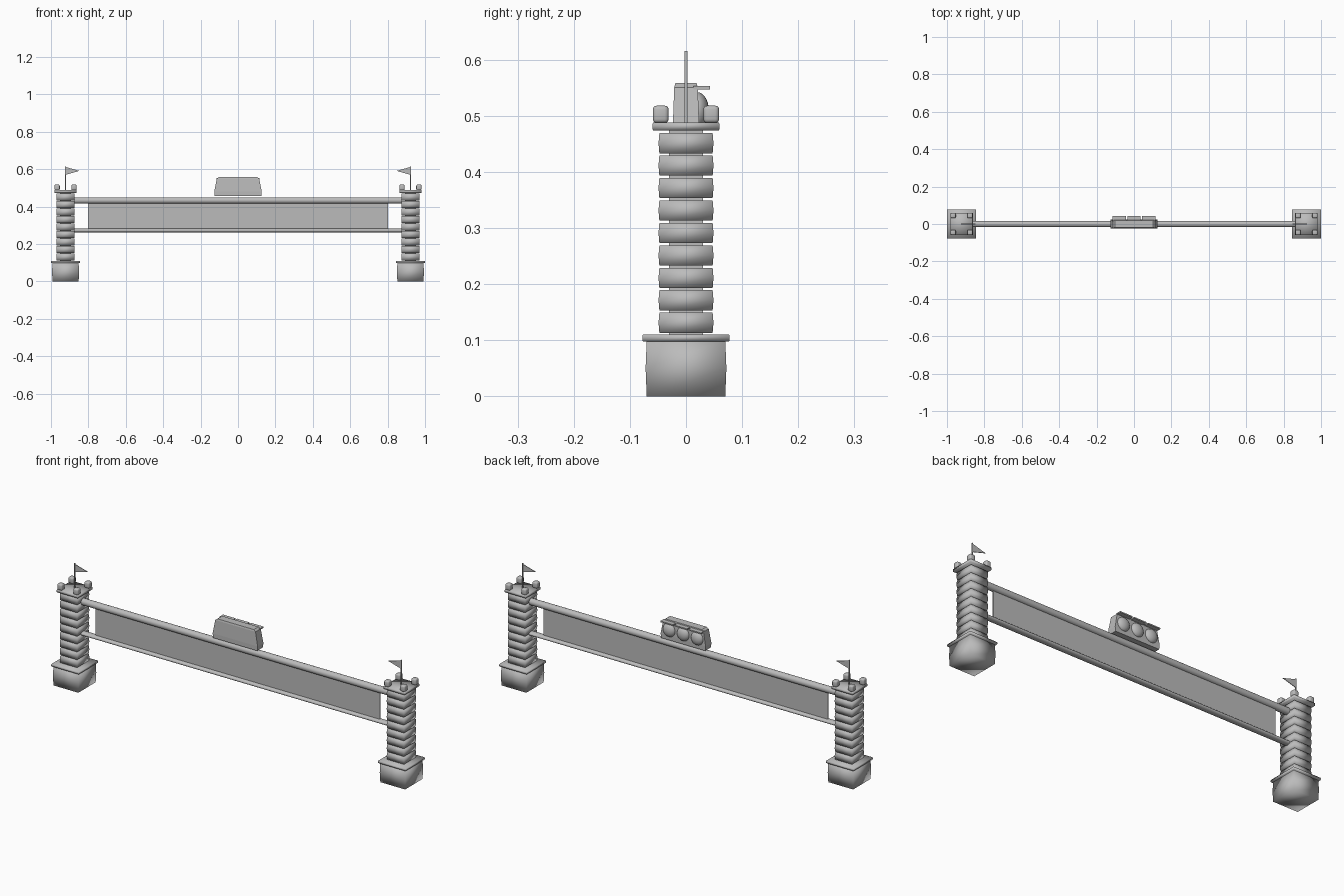
import bpy, bmesh, math
from mathutils import Matrix

old = bpy.data.objects.get("Cube")
if old:
    bpy.data.objects.remove(old, do_unlink=True)

grey = bpy.data.materials.new("plain_grey")
grey.use_nodes = True
GREY = (0.5, 0.5, 0.5, 1)
grey.diffuse_color = GREY
grey.node_tree.nodes["Principled BSDF"].inputs["Base Color"].default_value = GREY


def finish(name, bm, loc=(0, 0, 0), smooth=True):
    """Turn a bmesh into a named grey object."""
    bmesh.ops.recalc_face_normals(bm, faces=bm.faces)
    for f in bm.faces:
        f.smooth = smooth
    mesh = bpy.data.meshes.new(name)
    bm.to_mesh(mesh)
    bm.free()
    mesh.materials.append(grey)
    ob = bpy.data.objects.new(name, mesh)
    ob.location = loc
    bpy.context.collection.objects.link(ob)
    return ob


def stack(name, profile, x=0, y=0, stretch=1, smooth=True):
    """Loft square sections given as (half width, height)."""
    bm = bmesh.new()
    rings = []
    for h, z in profile:
        rings.append([bm.verts.new((sx * h * stretch, sy * h, z))
                      for sx, sy in ((-1, -1), (1, -1), (1, 1), (-1, 1))])
    for a, b in zip(rings, rings[1:]):
        for i in range(4):
            j = (i + 1) % 4
            bm.faces.new((a[i], a[j], b[j], b[i]))
    bm.faces.new(rings[0])
    bm.faces.new(rings[-1])
    return finish(name, bm, (x, y, 0), smooth)


def box(name, size, loc, bevel=0):
    bm = bmesh.new()
    bmesh.ops.create_cube(bm, size=1, matrix=Matrix.Diagonal((*size, 1)))
    if bevel:
        bmesh.ops.bevel(bm, geom=bm.edges[:], offset=bevel, segments=3,
                        profile=0.5, affect='EDGES')
    return finish(name, bm, loc, bool(bevel))


def rail(name, length, ry, rz, z):
    """Horizontal bar with an oval section."""
    bm = bmesh.new()
    turn = Matrix.Rotation(math.pi / 2, 4, 'Y')
    bmesh.ops.create_cone(bm, cap_ends=True, segments=20, radius1=1, radius2=1,
                          depth=length,
                          matrix=Matrix.Diagonal((1, ry, rz, 1)) @ turn)
    ob = finish(name, bm, (0, 0, z))
    for p in ob.data.polygons:
        p.use_smooth = abs(p.normal.x) < 0.5
    return ob


# Towers
TOWER_X = 0.922
for side, word in ((-1, "right"), (1, "left")):
    x = side * TOWER_X
    stack(word + "_tower_base", [(0.070, 0), (0.072, 0.05), (0.070, 0.1)], x)
    stack(word + "_base_ledge", [(0.077, 0.098), (0.078, 0.104), (0.077, 0.11)], x)
    stack(word + "_tower_core", [(0.03, 0.1), (0.03, 0.48)], x, smooth=False)
    for i in range(9):
        z = 0.131 + 0.04 * i
        stack(f"{word}_tower_ring_{i + 1}",
              [(0.0475, z - 0.018), (0.049, z), (0.0475, z + 0.018)], x)
    stack(word + "_tower_cap", [(0.059, 0.474), (0.06, 0.481), (0.059, 0.488)], x)

    # Corner knobs
    for kx in (-1, 1):
        for ky in (-1, 1):
            box(word + "_corner_knob", (0.028, 0.028, 0.031),
                (x + kx * 0.045, ky * 0.045, 0.5025), 0.007)

    # Flag, pointing to the middle
    box(word + "_flag_pole", (0.005, 0.005, 0.13), (x, 0, 0.55))
    bm = bmesh.new()
    for y in (-0.0015, 0.0015):
        bm.faces.new([bm.verts.new(p) for p in
                      ((0, y, 0.57), (0, y, 0.612), (-side * 0.074, y, 0.591))])
    bmesh.ops.bridge_loops(bm, edges=bm.edges[:])
    finish(word + "_flag", bm, (x, 0, 0), False)

# Banner between the towers
rail("top_rail", 1.75, 0.017, 0.017, 0.433)
rail("bottom_rail", 1.75, 0.017, 0.010, 0.272)
box("banner_panel", (1.606, 0.006, 0.15), (0, 0, 0.35))

# Signal lamps on the top rail
stack("lamp_housing", [(0.023, 0.457), (0.0235, 0.48), (0.021, 0.55), (0.019, 0.558)],
      stretch=5.4, smooth=False)
for i in (-1, 0, 1):
    bm = bmesh.new()
    bmesh.ops.create_uvsphere(bm, u_segments=24, v_segments=14, radius=1,
                              matrix=Matrix.Diagonal((0.034, 0.021, 0.034, 1)))
    finish("signal_lamp", bm, (i * 0.079, 0.02, 0.508))
    box("lamp_visor", (0.071, 0.03, 0.006), (i * 0.079, 0.028, 0.55))
